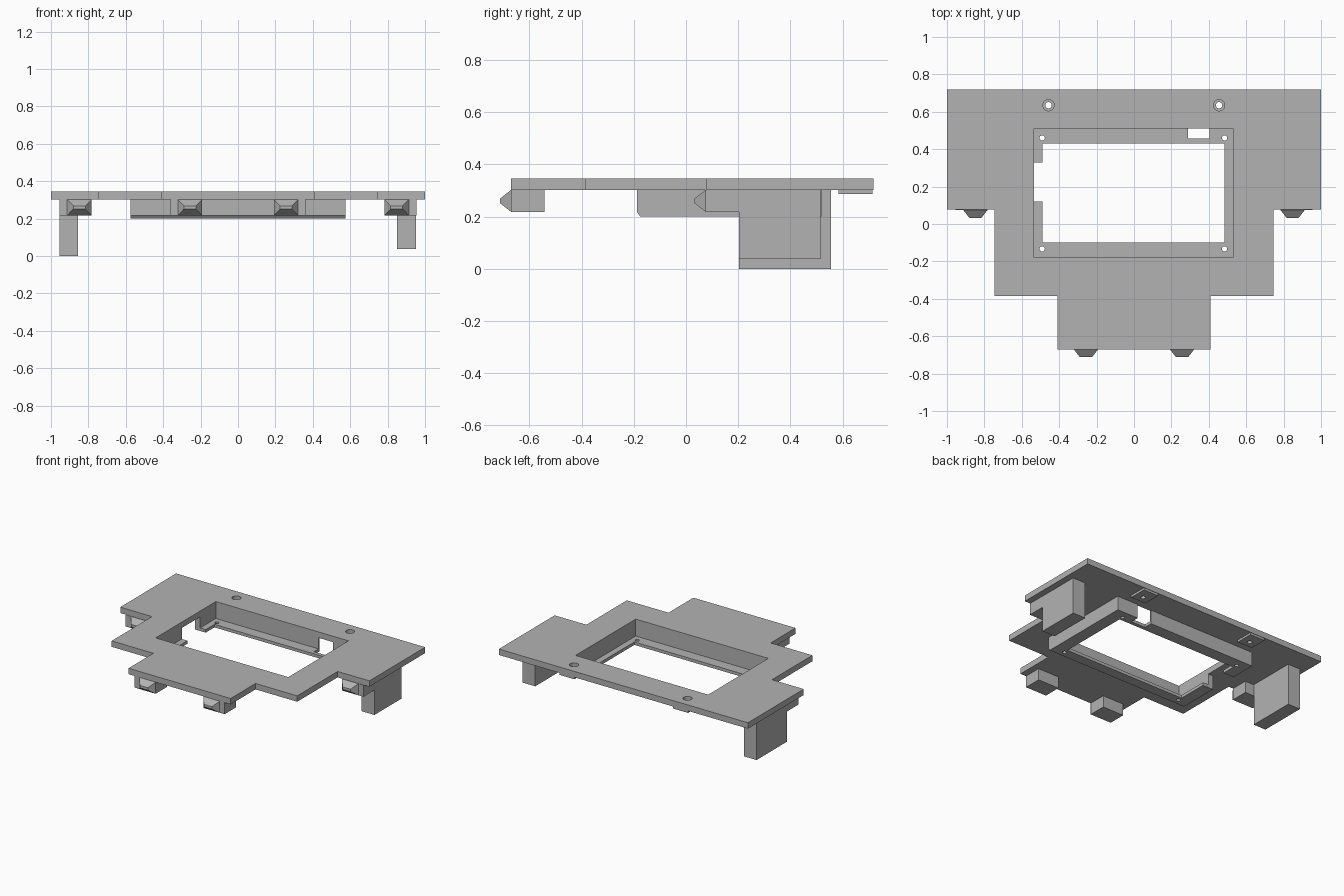
import bpy
import bmesh
from mathutils import Matrix, Vector

cube = bpy.data.objects.get("Cube")
if cube:
    bpy.data.objects.remove(cube, do_unlink=True)

grey = bpy.data.materials.new("plain grey")
grey.use_nodes = True
grey.diffuse_color = (0.45, 0.45, 0.45, 1)
grey.node_tree.nodes["Principled BSDF"].inputs["Base Color"].default_value = (0.45, 0.45, 0.45, 1)

TOP, UNDER, CLIP_Z, FRAME_Z = 0.345, 0.302, 0.218, 0.2


def finish(name, bm):
    bmesh.ops.recalc_face_normals(bm, faces=bm.faces)
    mesh = bpy.data.meshes.new(name)
    bm.to_mesh(mesh)
    bm.free()
    mesh.materials.append(grey)
    obj = bpy.data.objects.new(name, mesh)
    bpy.context.collection.objects.link(obj)
    return obj


def prism(name, points, offset):
    """Extrude a closed outline of 3D points along an offset."""
    bm = bmesh.new()
    face = bm.faces.new([bm.verts.new(p) for p in points])
    new = bmesh.ops.extrude_face_region(bm, geom=[face])["geom"]
    bmesh.ops.translate(bm, vec=offset, verts=[v for v in new if isinstance(v, bmesh.types.BMVert)])
    return finish(name, bm)


def box(name, x, y, z):
    corners = [(x[0], y[0], z[0]), (x[1], y[0], z[0]), (x[1], y[1], z[0]), (x[0], y[1], z[0])]
    return prism(name, corners, (0, 0, z[1] - z[0]))


def cylinder(name, x, y, radius, z):
    bm = bmesh.new()
    bmesh.ops.create_cone(bm, cap_ends=True, segments=32, radius1=radius, radius2=radius,
                          depth=z[1] - z[0],
                          matrix=Matrix.Translation((x, y, (z[0] + z[1]) / 2)))
    return finish(name, bm)


def cut(obj, cutters):
    """Subtract each cutter from the part."""
    for cutter in cutters:
        cutter.hide_render = True
        mod = obj.modifiers.new("cut", "BOOLEAN")
        mod.operation = "DIFFERENCE"
        mod.solver = "EXACT"
        mod.object = cutter
        bpy.context.view_layer.objects.active = obj
        bpy.ops.object.modifier_apply(modifier=mod.name)
        bpy.data.objects.remove(cutter, do_unlink=True)


def window():
    return box("window_cutter", (-0.535, 0.53), (-0.18, 0.51), (0.222, 0.5))


def screw_cutters():
    made = []
    for x in (-0.457, 0.455):
        made.append(cylinder("screw_hole", x, 0.635, 0.017, (0.1, 0.5)))
        made.append(cylinder("counterbore", x, 0.635, 0.03, (0.31, 0.5)))
    return made


# Stepped cover plate
half = [(0.41, -0.67), (0.41, -0.385), (0.745, -0.385), (0.745, 0.078), (1, 0.078), (1, 0.718)]
outline = half + [(-x, y) for x, y in reversed(half)]
plate = prism("cover_plate", [(x, y, UNDER) for x, y in outline], (0, 0, TOP - UNDER))
cut(plate, [window()] + screw_cutters())

# Recessed frame with a chamfered front edge, a ledge, two side slots and corner holes
profile = [(-0.188, UNDER), (-0.188, 0.217), (-0.175, FRAME_Z), (0.52, FRAME_Z), (0.52, UNDER)]
frame = prism("recessed_frame", [(-0.575, y, z) for y, z in profile], (1.15, 0, 0))
cutters = [
    window(),
    box("ledge_opening", (-0.49, 0.485), (-0.1, 0.43), (0.1, 0.5)),
    box("side_slot", (-0.7, -0.48), (0.12, 0.33), (0.1, 0.5)),
    box("back_slot", (0.29, 0.405), (0.457, 0.6), (0.1, 0.5)),
]
for x in (-0.49, 0.483):
    for y in (-0.133, 0.46):
        # keep the hole clear of the ledge edge
        hole_x = x + (0.001 if x > 0 else -0.001)
        cutters.append(cylinder("corner_hole", hole_x, y, 0.014, (0.1, 0.5)))
cut(frame, cutters)

# Screw pads beneath the plate
for side, x in (("right", -0.457), ("left", 0.455)):
    pad = box(side + "_screw_pad", (x - 0.06, x + 0.06), (0.585, 0.715), (0.286, UNDER))
    cut(pad, [cylinder("screw_hole", x, 0.635, 0.017, (0.1, 0.5))])

# Legs of unequal length
box("right_leg", (-0.955, -0.855), (0.203, 0.555), (0, UNDER))
box("left_leg", (0.85, 0.953), (0.203, 0.515), (0.037, UNDER))


def clip(name, sign, x_in, x_out, y):
    """Snap clip: a block with a tapered nose facing the front."""
    box(name + "_block", sorted((sign * x_in, sign * x_out)), (y, y + 0.128), (CLIP_Z, UNDER))
    bm = bmesh.new()
    bmesh.ops.create_cube(bm, size=1)
    centre = Vector((sign * (x_in + 0.065), y, (CLIP_Z + UNDER) / 2))
    for v in bm.verts:
        tip = v.co.y < 0
        width, height = (0.065, 0.018) if tip else (0.13, UNDER - CLIP_Z)
        v.co = centre + Vector((v.co.x * width, -0.042 if tip else 0, v.co.z * height))
    finish(name + "_nose", bm)


# Mirrored pairs of clips
for side, sign in (("right", -1), ("left", 1)):
    clip(side + "_front_clip", sign, 0.192, 0.362, -0.67)
    clip(side + "_outer_clip", sign, 0.783, 0.954, 0.075)
